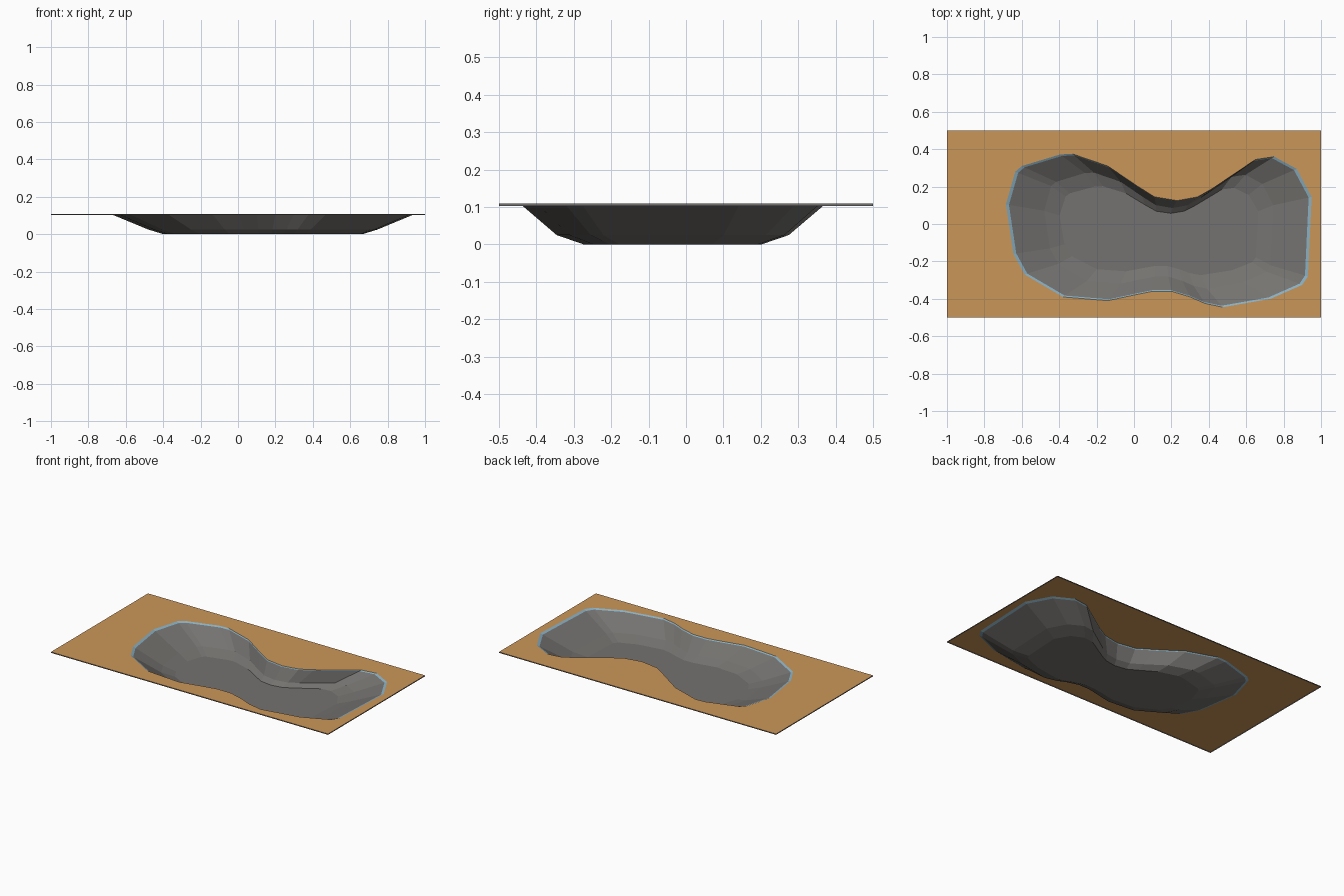
import bpy, bmesh

if "Cube" in bpy.data.objects:
    bpy.data.objects.remove(bpy.data.objects["Cube"])

# Shoreline of the pond, clockwise from the upper left
SHORE = [(-.635, .28), (-.60, .31), (-.395, .372), (-.33, .375), (-.14, .31),
         (.015, .205), (.11, .145), (.23, .125), (.34, .145), (.42, .19),
         (.65, .345), (.75, .36), (.87, .295), (.95, .145), (.93, -.28),
         (.90, -.325), (.73, -.40), (.475, -.445), (.38, -.425), (.30, -.39),
         (.20, -.36), (.10, -.36), (0, -.38), (-.14, -.41), (-.38, -.39),
         (-.585, -.27), (-.645, -.16), (-.685, .105)]
CX, CY, TOP = .135, -.037, .109


def material(name, rgb):
    m = bpy.data.materials.new(name)
    m.diffuse_color = (*rgb, 1)
    m.use_nodes = True
    m.node_tree.nodes["Principled BSDF"].inputs["Base Color"].default_value = m.diffuse_color
    return m


sand = material("sand", (.60, .305, .10))
stone = material("grey_stone", (.178, .171, .162))
water = material("pale_blue", (.25, .43, .54))


def ring(bm, sx, sy, z):
    """Shoreline scaled towards the pond centre."""
    return [bm.verts.new((CX + (x - CX) * sx, CY + (y - CY) * sy, z))
            for x, y in SHORE]


def bridge(bm, outer, inner, mat=0):
    n = len(outer)
    for i in range(n):
        j = (i + 1) % n
        f = bm.faces.new((outer[i], outer[j], inner[j], inner[i]))
        f.material_index = mat


def finish(bm, name, mats):
    me = bpy.data.meshes.new(name)
    bm.normal_update()
    bm.to_mesh(me)
    bm.free()
    for m in mats:
        me.materials.append(m)
    ob = bpy.data.objects.new(name, me)
    bpy.context.collection.objects.link(ob)
    return ob


# Basin: pale waterline strip, sloped wall, lower bevel and flat floor
bm = bmesh.new()
levels = [(1, 1, TOP), (.98, .98, TOP - .006), (.75, .757, .025), (.65, .58, 0)]
rings = [ring(bm, *lv) for lv in levels]
for k in range(3):
    bridge(bm, rings[k], rings[k + 1], 1 if k == 0 else 0)
bm.faces.new(rings[-1])
bm.normal_update()
for f in bm.faces:
    if f.normal.z < 0:
        f.normal_flip()
finish(bm, "pond_basin", [stone, water])

# Ground sheet with the pond opening cut out
bm = bmesh.new()
corners = [bm.verts.new((x, y, TOP)) for x, y in
           ((-1, -.5), (1, -.5), (1, .5), (-1, .5))]
hole = ring(bm, 1, 1, TOP)
edges = [bm.edges.new((loop[i], loop[(i + 1) % len(loop)]))
         for loop in (corners, hole) for i in range(len(loop))]
bmesh.ops.triangle_fill(bm, edges=edges, use_beauty=True, normal=(0, 0, 1))
bm.normal_update()
for f in bm.faces:
    if f.normal.z < 0:
        f.normal_flip()
# thin grey edge around the sheet
low = [bm.verts.new((v.co.x, v.co.y, TOP - .006)) for v in corners]
for i in range(4):
    j = (i + 1) % 4
    f = bm.faces.new((low[i], low[j], corners[j], corners[i]))
    f.material_index = 1
finish(bm, "sandy_ground", [sand, stone])
